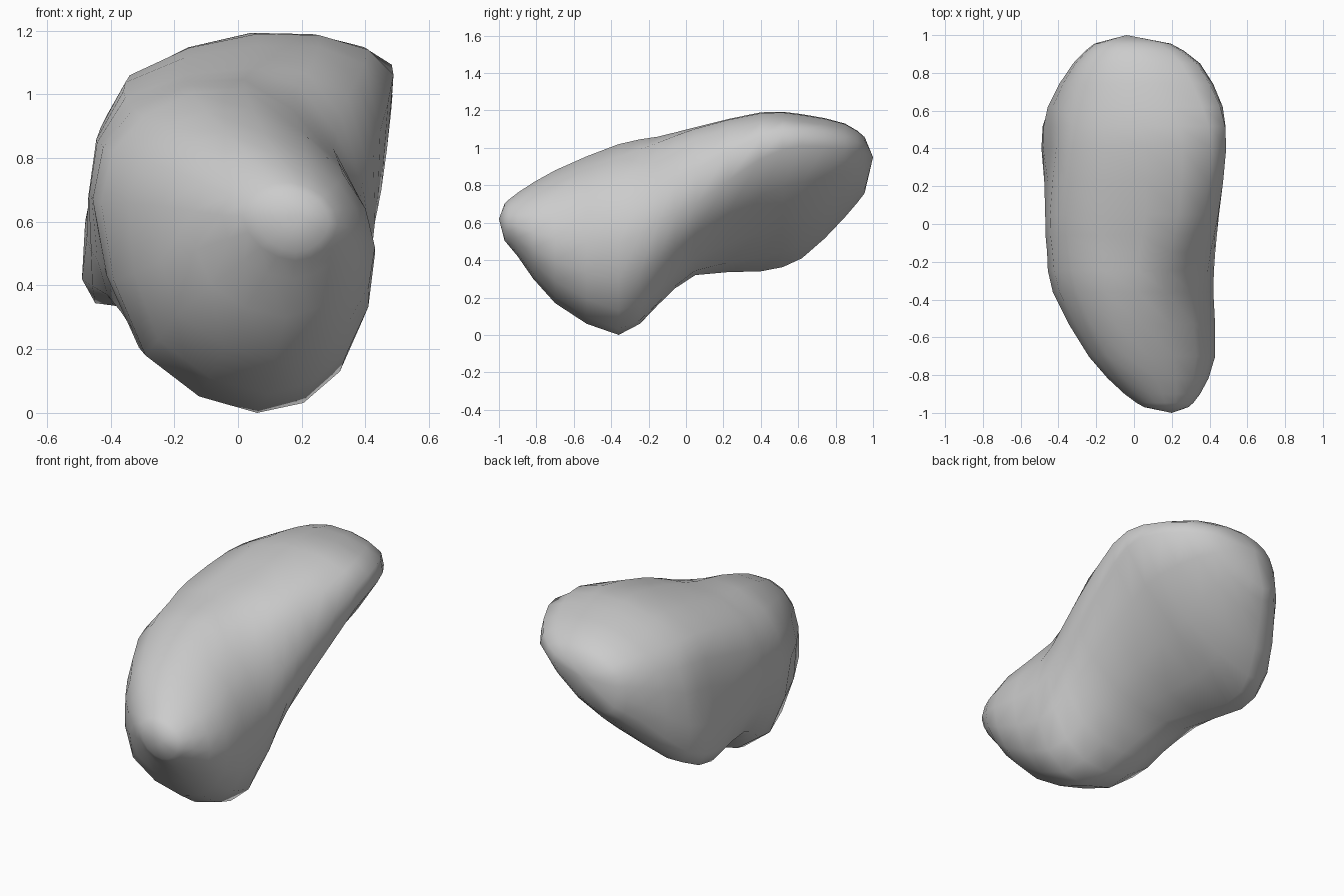
import bpy
import bmesh
from mathutils import Vector

if "Cube" in bpy.data.objects:
    bpy.data.objects.remove(bpy.data.objects["Cube"], do_unlink=True)

UNIT = 0.01  # profiles are written in hundredths of a unit


def section(y, *outline):
    """Cross-section at depth y, as (x, z) pairs starting at the underside."""
    return [Vector((x, y, z)) * UNIT for x, z in outline]


def toward(ring, tip, shrink, advance):
    """Shrink a cross-section while moving it further toward the tip, for a blunt end."""
    moved = []
    for point in ring:
        result = point.lerp(tip, shrink)
        result.y = point.y + (tip.y - point.y) * advance
        moved.append(result)
    return moved


def spline(a, b, c, d, t):
    """Smooth curve through b and c, guided by their neighbours."""
    return (b * 2 + (c - a) * t + (a * 2 - b * 5 + c * 4 - d) * t ** 2
            + (b * 3 - a - c * 3 + d) * t ** 3) / 2


def refine(points, steps, closed):
    """Resample a row of control points along a smooth curve."""
    count = len(points)

    def pick(i):
        return points[i % count] if closed else points[max(0, min(count - 1, i))]

    result = []
    for i in range(count if closed else count - 1):
        for step in range(steps):
            result.append(spline(pick(i - 1), pick(i), pick(i + 1), pick(i + 2), step / steps))
    if not closed:
        result.append(points[-1])
    return result


# Stone body: a drooping front lobe that twists into a tilted back lobe
front_tip = Vector((20, -100, 62)) * UNIT
back_tip = Vector((-4, 100, 95)) * UNIT
rings = [
    section(-90, (17, 42), (29, 47), (35, 58), (29, 70), (15, 76), (2, 73), (-5, 62), (2, 48)),
    section(-70, (12, 17), (35, 29), (43, 52), (33, 75), (8, 88), (-14, 84), (-24, 65), (-19, 31)),
    section(-36, (6, 0), (32, 13), (42, 49), (30, 83), (2, 102), (-30, 93), (-43, 66), (-29, 18)),
    section(-15, (-5, 16), (24, 24), (43, 60), (32, 94), (3, 106), (-34, 97), (-46, 68), (-33, 26)),
    section(5, (-18, 32), (18, 41), (45, 70), (37, 104), (6, 111), (-36, 101), (-47, 68), (-41, 37)),
    section(40, (-34, 34), (14, 55), (48, 94), (41, 114), (6, 119), (-34, 106), (-44, 78), (-49, 42)),
    section(62, (-31, 41), (14, 61), (47, 101), (36, 114), (2, 118), (-30, 106), (-43, 82), (-45, 48)),
    section(85, (-20, 63), (10, 74), (35, 99), (25, 110), (0, 113), (-22, 105), (-31, 91), (-31, 71)),
]
rings.insert(0, toward(rings[0], front_tip, 0.42, 0.7))
rings.append(toward(rings[-1], back_tip, 0.4, 0.7))

# Smooth around each section, then along the length
rings = [refine(ring, 2, True) for ring in rings]
columns = [refine(list(column), 2, False) for column in zip(*rings)]

# Skin the grid and close both ends with a fan
bm = bmesh.new()
grid = [[bm.verts.new(point) for point in column] for column in columns]
tips = bm.verts.new(front_tip), bm.verts.new(back_tip)
for here, there in zip(grid, grid[1:] + grid[:1]):
    for i in range(len(here) - 1):
        bm.faces.new((here[i], there[i], there[i + 1], here[i + 1]))
    bm.faces.new((tips[0], there[0], here[0]))
    bm.faces.new((tips[1], here[-1], there[-1]))
bmesh.ops.recalc_face_normals(bm, faces=bm.faces)

mesh = bpy.data.meshes.new("stone")
bm.to_mesh(mesh)
bm.free()
mesh.shade_smooth()

# Plain grey colour
grey = bpy.data.materials.new("stone grey")
grey.use_nodes = True
colour = (0.6, 0.6, 0.6, 1)
grey.diffuse_color = colour
grey.node_tree.nodes["Principled BSDF"].inputs["Base Color"].default_value = colour
mesh.materials.append(grey)

stone = bpy.data.objects.new("stone", mesh)
bpy.context.collection.objects.link(stone)
